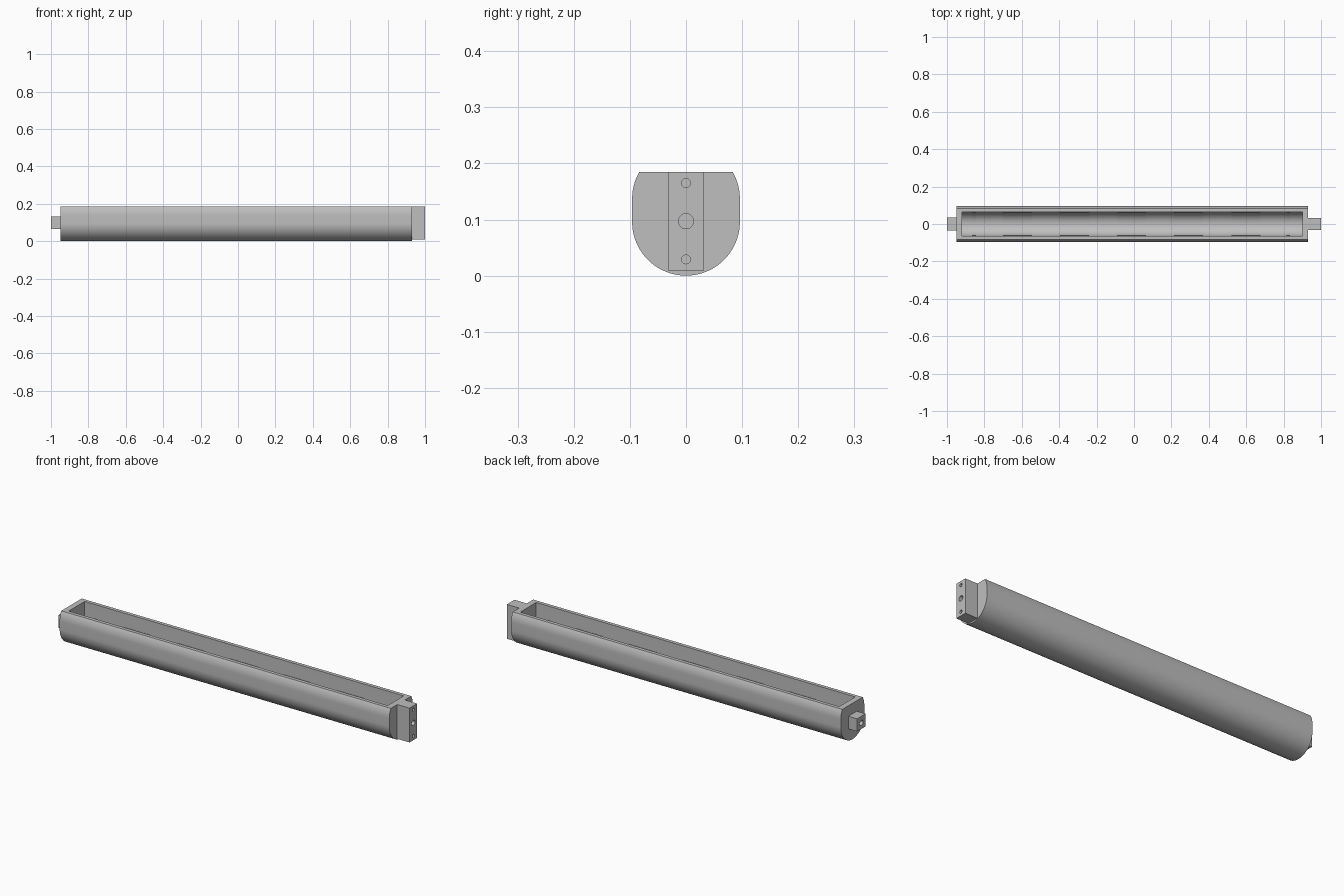
import bpy
import math
from mathutils import Matrix

cube = bpy.data.objects.get("Cube")
if cube:
    bpy.data.objects.remove(cube, do_unlink=True)

TOP, AXIS, RADIUS, INNER = 0.185, 0.096, 0.096, 0.065

grey = bpy.data.materials.new("plain_grey")
grey.use_nodes = True
grey.diffuse_color = (0.52, 0.52, 0.52, 1)
grey.node_tree.nodes["Principled BSDF"].inputs["Base Color"].default_value = (0.52, 0.52, 0.52, 1)


def arc(radius, centre_z, start, end, steps=32):
    """Points (y, z) on an arc, angles in degrees."""
    angles = [math.radians(start + (end - start) * i / steps) for i in range(steps + 1)]
    return [(radius * math.cos(a), centre_z + radius * math.sin(a)) for a in angles]


def extrude_x(name, profile, x0, x1):
    """Solid with a constant (y, z) profile between two x positions."""
    n = len(profile)
    verts = [(x, y, z) for x in (x0, x1) for y, z in profile]
    faces = [tuple(reversed(range(n))), tuple(range(n, 2 * n))]
    faces += [(i, (i + 1) % n, n + (i + 1) % n, n + i) for i in range(n)]
    mesh = bpy.data.meshes.new(name)
    mesh.from_pydata(verts, [], faces)
    mesh.materials.append(grey)
    obj = bpy.data.objects.new(name, mesh)
    bpy.context.collection.objects.link(obj)
    return obj


def box(name, x0, x1, half_y, z0, z1):
    return extrude_x(name, [(-half_y, z0), (half_y, z0), (half_y, z1), (-half_y, z1)], x0, x1)


def cut(target, cutter):
    """Subtract the cutter and remove it."""
    cutter.hide_render = True
    mod = target.modifiers.new("cut", "BOOLEAN")
    mod.operation, mod.solver, mod.object = "DIFFERENCE", "EXACT", cutter
    bpy.context.view_layer.objects.active = target
    bpy.ops.object.modifier_apply(modifier=mod.name)
    bpy.data.objects.remove(cutter, do_unlink=True)


# Trough body: round underside, short straight sides, tapered shoulders, flat top
shoulder_z = 0.137
lean = math.degrees(math.asin((TOP - shoulder_z) / RADIUS))
outline = arc(RADIUS, AXIS, -180, 0, 64)
outline += arc(RADIUS, shoulder_z, 0, lean, 12)
outline += arc(RADIUS, shoulder_z, 180 - lean, 180, 12)
body = extrude_x("trough_body", outline, -0.95, 0.93)

# Long open cavity with a rounded floor
cavity = arc(INNER, AXIS, -180, 0, 48) + [(INNER, TOP + 0.05), (-INNER, TOP + 0.05)]
cut(body, extrude_x("cavity_cutter", cavity, -0.92, 0.90))

# Thin liner pads spaced along the cavity
pad = arc(INNER + 0.002, AXIS, -180, 0, 40) + [(INNER + 0.002, 0.112), (INNER - 0.003, 0.112)]
pad += arc(INNER - 0.003, AXIS, 0, -180, 40) + [(0.003 - INNER, 0.112), (-INNER - 0.002, 0.112)]
spans = [(-0.70 + 0.305 * i, -0.545 + 0.305 * i) for i in range(5)]
spans += [(-0.865, -0.845), (0.815, 0.835)]
parts = [body]
for i, (x0, x1) in enumerate(spans):
    parts.append(extrude_x(f"liner_pad_{i + 1}", pad, x0, x1))

# End tenons with bolt holes
tall = box("tall_end_tenon", 0.925, 1.0, 0.031, 0.008, TOP)
short = box("short_end_tenon", -1.0, -0.945, 0.034, 0.066, 0.131)
for z, radius in ((0.029, 0.008), (0.097, 0.0135), (0.165, 0.008)):
    cut(tall, extrude_x("hole_cutter", arc(radius, z, 0, 345, 23), 0.94, 1.05))
cut(short, extrude_x("hole_cutter", arc(0.0135, 0.097, 0, 345, 23), -1.05, -0.955))
parts += [tall, short]

# Smooth curved faces, keep hard edges
bpy.ops.object.select_all(action="DESELECT")
for obj in parts:
    obj.select_set(True)
bpy.context.view_layer.objects.active = body
bpy.ops.object.shade_smooth_by_angle(angle=math.radians(25))
